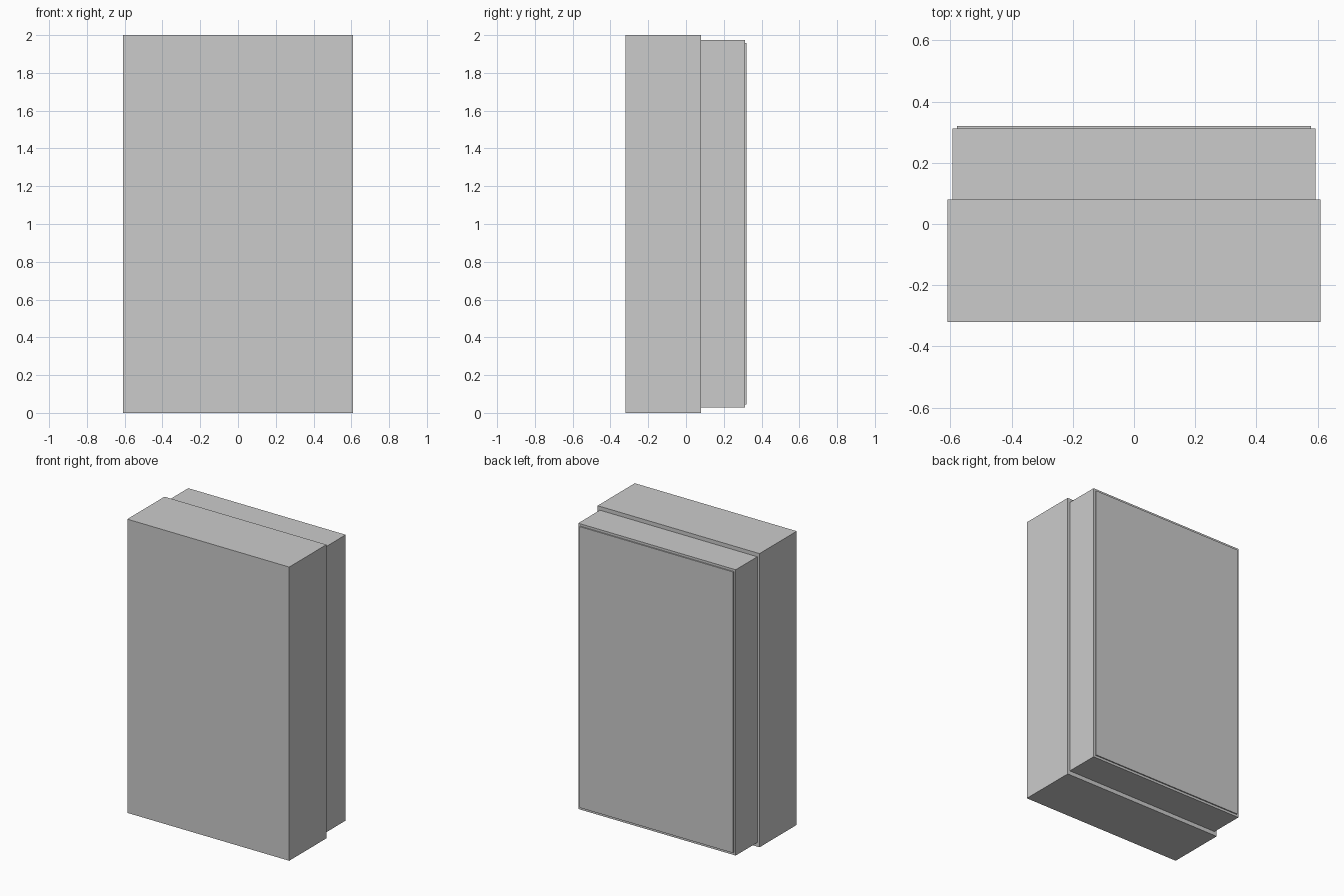
import bpy

if "Cube" in bpy.data.objects:
    bpy.data.objects.remove(bpy.data.objects["Cube"])


def box(name, half_x, y0, y1, z0, z1):
    bpy.ops.mesh.primitive_cube_add(size=1, location=(0, (y0 + y1) / 2, (z0 + z1) / 2))
    ob = bpy.context.object
    ob.name = name
    ob.scale = (2 * half_x, y1 - y0, z1 - z0)
    bpy.ops.object.transform_apply(location=False, rotation=False, scale=True)
    return ob


# Front block, full size
box("main_body", 0.61, -0.32, 0.08, 0.0, 2.0)
# Slightly smaller block behind it
box("rear_housing", 0.593, 0.08, 0.312, 0.028, 1.974)
# Thin raised plate on the back
box("back_panel", 0.579, 0.312, 0.32, 0.044, 1.958)
